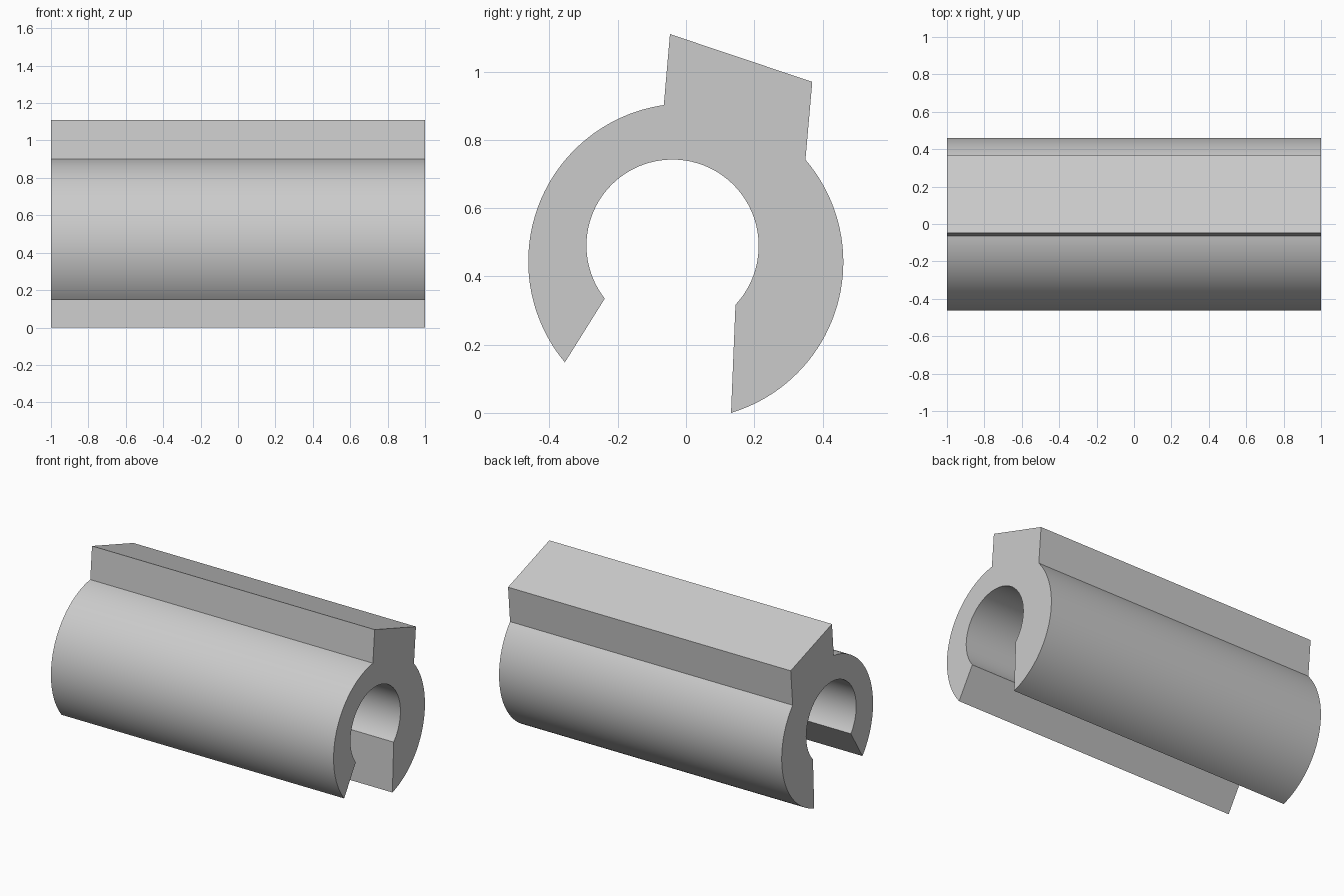
import bpy, bmesh, math
from mathutils import Vector

if "Cube" in bpy.data.objects:
    bpy.data.objects.remove(bpy.data.objects["Cube"], do_unlink=True)

HALF_LENGTH = 1.0


def arc(center, start, end, steps, direction):
    """Points (y, z) from start to end around center; direction 1 is anticlockwise."""
    c, s, e = Vector(center), Vector(start), Vector(end)
    a0 = math.atan2(s.y - c.y, s.x - c.x)
    a1 = math.atan2(e.y - c.y, e.x - c.x)
    sweep = direction * ((direction * (a1 - a0)) % math.tau)
    r0, r1 = (s - c).length, (e - c).length
    points = []
    for i in range(steps + 1):
        t = i / steps
        r = r0 + (r1 - r0) * t
        a = a0 + sweep * t
        points.append((c.x + r * math.cos(a), c.y + r * math.sin(a)))
    return points


# Cross-section: outer wall, top rib, outer wall, then back along the bore
outer, bore = (0, 0.443), (-0.04, 0.49)
profile = arc(outer, (0.132, 0), (0.35, 0.742), 40, 1)
profile += [(0.37, 0.97), (-0.047, 1.11)]
profile += arc(outer, (-0.065, 0.902), (-0.355, 0.148), 48, 1)
profile += arc(bore, (-0.238, 0.335), (0.145, 0.317), 72, -1)

# Extrude the section along the length
bm = bmesh.new()
cap = bm.faces.new([bm.verts.new((-HALF_LENGTH, y, z)) for y, z in profile])
ext = bmesh.ops.extrude_face_region(bm, geom=[cap], use_keep_orig=True)
moved = [v for v in ext["geom"] if isinstance(v, bmesh.types.BMVert)]
bmesh.ops.translate(bm, verts=moved, vec=(2 * HALF_LENGTH, 0, 0))
bmesh.ops.recalc_face_normals(bm, faces=bm.faces)
mesh = bpy.data.meshes.new("slotted_tube_with_rib")
bm.to_mesh(mesh)
bm.free()
tube = bpy.data.objects.new("slotted_tube_with_rib", mesh)
bpy.context.collection.objects.link(tube)

# Plain grey
grey = bpy.data.materials.new("light_grey")
grey.use_nodes = True
colour = (0.6, 0.6, 0.6, 1)
grey.diffuse_color = colour
grey.node_tree.nodes["Principled BSDF"].inputs["Base Color"].default_value = colour
mesh.materials.append(grey)

# Round walls smooth, corners sharp
bpy.ops.object.select_all(action="DESELECT")
tube.select_set(True)
bpy.context.view_layer.objects.active = tube
bpy.ops.object.shade_smooth_by_angle(angle=math.radians(25))
